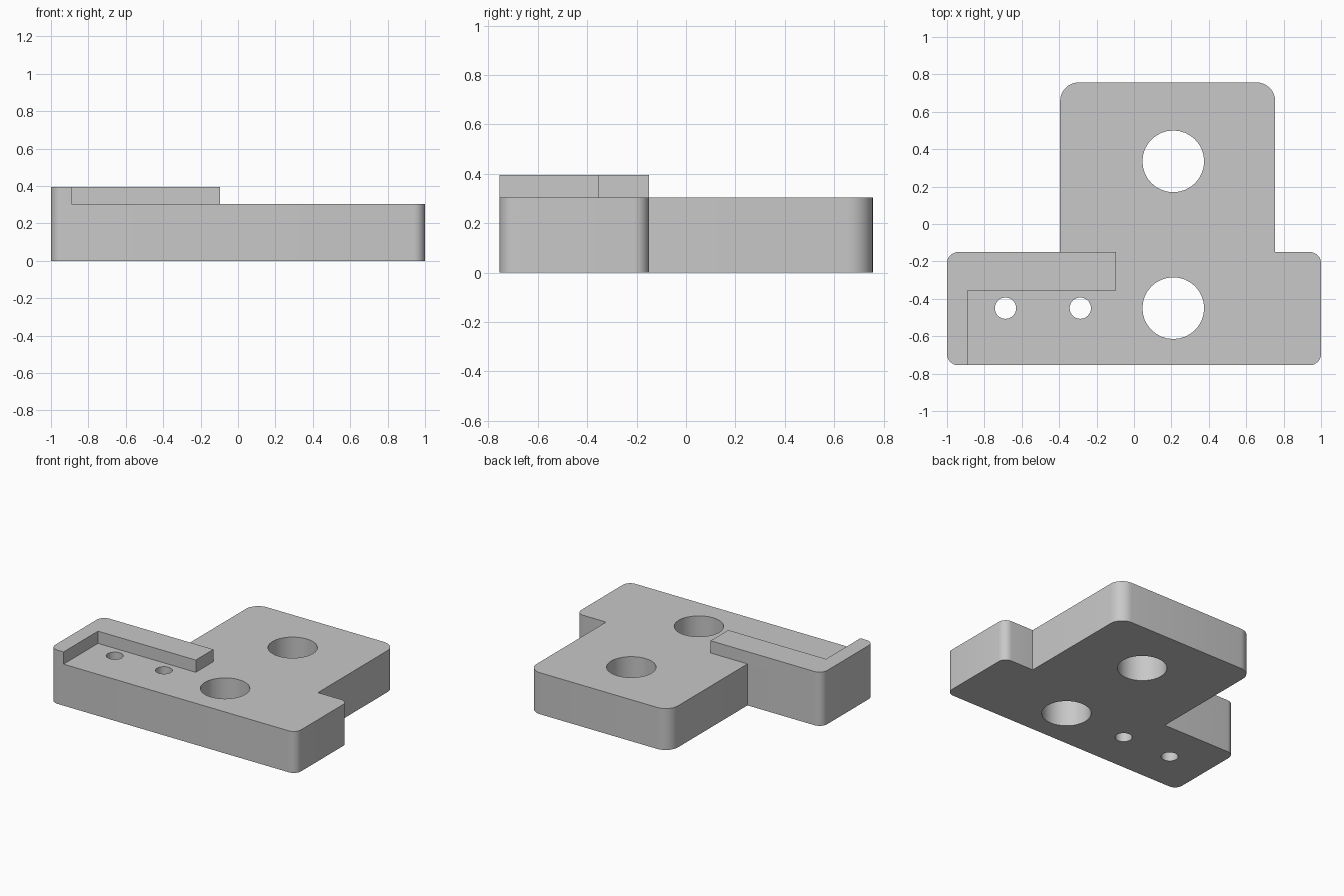
import bpy
import bmesh
from math import cos, sin, pi, radians
from mathutils import Vector

cube = bpy.data.objects.get("Cube")
if cube:
    bpy.data.objects.remove(cube, do_unlink=True)

# Single plain grey
GREY = (0.58, 0.58, 0.58, 1)
grey = bpy.data.materials.new("plain_grey")
grey.use_nodes = True
grey.diffuse_color = GREY
grey.node_tree.nodes["Principled BSDF"].inputs["Base Color"].default_value = GREY

BASE_TOP, LIP_TOP = 0.305, 0.395
SMALL_R, LARGE_R = 0.06, 0.1
STEPS = 8


def rounded(corners):
    """Turn (x, y, radius) corners of right-angled outline into points."""
    points = []
    for i, (x, y, r) in enumerate(corners):
        here = Vector((x, y))
        if r == 0:
            points.append(here)
            continue
        to_prev = (Vector(corners[i - 1][:2]) - here).normalized()
        to_next = (Vector(corners[(i + 1) % len(corners)][:2]) - here).normalized()
        centre = here + (to_prev + to_next) * r
        for s in range(STEPS + 1):
            a = s / STEPS * pi / 2
            points.append(centre - (to_next * cos(a) + to_prev * sin(a)) * r)
    return points


def circle(x, y, r, sides=32):
    return [Vector((x + r * cos(2 * pi * i / sides), y + r * sin(2 * pi * i / sides)))
            for i in range(sides)]


def prism(name, points, z0, z1, open_bottom=False):
    """Extrude an outline straight up from z0 to z1."""
    bm = bmesh.new()
    base = bm.faces.new([bm.verts.new((p.x, p.y, z0)) for p in points])
    result = bmesh.ops.extrude_face_region(bm, geom=[base], use_keep_orig=True)
    verts = [v for v in result["geom"] if isinstance(v, bmesh.types.BMVert)]
    bmesh.ops.translate(bm, verts=verts, vec=(0, 0, z1 - z0))
    bmesh.ops.recalc_face_normals(bm, faces=bm.faces)
    if open_bottom:
        bmesh.ops.delete(bm, geom=[base], context="FACES_ONLY")
    mesh = bpy.data.meshes.new(name)
    bm.to_mesh(mesh)
    bm.free()
    mesh.materials.append(grey)
    obj = bpy.data.objects.new(name, mesh)
    bpy.context.collection.objects.link(obj)
    return obj


def select_only(obj):
    bpy.ops.object.select_all(action="DESELECT")
    obj.select_set(True)
    bpy.context.view_layer.objects.active = obj


# T-shaped base plate: wide bar at the front, offset stem at the back
plate = prism("base_plate", rounded([
    (-1, -0.755, SMALL_R), (1, -0.755, SMALL_R), (1, -0.15, SMALL_R),
    (0.755, -0.15, 0), (0.755, 0.757, LARGE_R), (-0.395, 0.757, LARGE_R),
    (-0.395, -0.15, 0), (-1, -0.15, SMALL_R)]), 0, BASE_TOP)

# Two large and two small through holes
for x, y, r in [(0.21, 0.335, 0.165), (0.21, -0.45, 0.165),
                (-0.687, -0.45, 0.057), (-0.287, -0.45, 0.057)]:
    cutter = prism("hole_cutter", circle(x, y, r), -0.1, LIP_TOP)
    cutter.hide_render = True
    select_only(plate)
    cut = plate.modifiers.new("hole", "BOOLEAN")
    cut.operation = "DIFFERENCE"
    cut.solver = "EXACT"
    cut.object = cutter
    bpy.ops.object.modifier_apply(modifier=cut.name)
    bpy.data.objects.remove(cutter, do_unlink=True)

# L-shaped raised lip along the side and back of the bar
lip = prism("raised_lip", rounded([
    (-1, -0.755, SMALL_R), (-0.89, -0.755, 0), (-0.89, -0.355, 0),
    (-0.095, -0.355, 0), (-0.095, -0.15, 0), (-1, -0.15, SMALL_R)]),
    BASE_TOP, LIP_TOP, open_bottom=True)

# Smooth rounded walls, crisp edges
for obj in (plate, lip):
    select_only(obj)
    bpy.ops.object.shade_smooth_by_angle(angle=radians(30))
